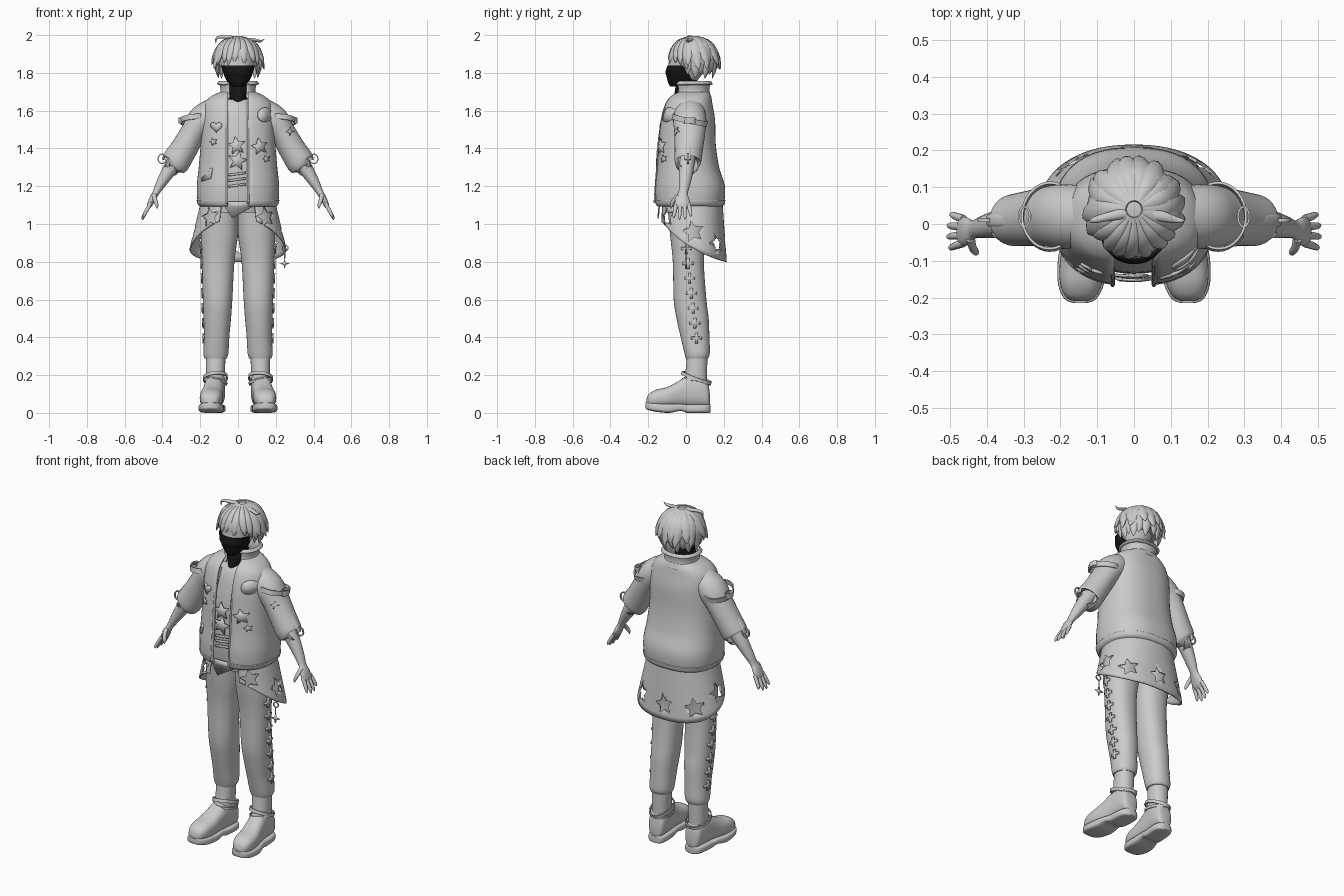
import bpy, bmesh, random
from math import sin, cos, pi, asin, radians
from mathutils import Vector, Euler
from mathutils.bvhtree import BVHTree

if "Cube" in bpy.data.objects:
    bpy.data.objects.remove(bpy.data.objects["Cube"])
random.seed(4)
BLACK = bpy.data.materials.new("black_cloth")
BLACK.diffuse_color = (0.008, 0.008, 0.008, 1)
BLACK.use_nodes = True
BLACK.node_tree.nodes["Principled BSDF"].inputs["Base Color"].default_value = BLACK.diffuse_color

def finish(name, bm, mirror=False, solid=0, mat=None, angle=40):
    bmesh.ops.recalc_face_normals(bm, faces=bm.faces)
    me = bpy.data.meshes.new(name)
    bm.to_mesh(me); bm.free()
    me.polygons.foreach_set("use_smooth", [True] * len(me.polygons))
    me.set_sharp_from_angle(angle=radians(angle))
    ob = bpy.data.objects.new(name, me)
    bpy.context.collection.objects.link(ob)
    if solid:
        m = ob.modifiers.new("thickness", 'SOLIDIFY'); m.thickness = solid; m.offset = 0
    if mirror:
        ob.modifiers.new("mirror", 'MIRROR')
    if mat:
        me.materials.append(mat)
    return ob

def grid(name, rows, wrap=True, loop=False, cap=True, **kw):
    bm = bmesh.new()
    vs = [[bm.verts.new(p) for p in r] for r in rows]
    n = len(vs[0])
    for j in range(len(vs) - (0 if loop else 1)):
        a, b = vs[j], vs[(j + 1) % len(vs)]
        for i in range(n - (0 if wrap else 1)):
            k = (i + 1) % n
            bm.faces.new((a[i], a[k], b[k], b[i]))
    if cap and wrap and not loop:
        bm.faces.new(vs[0]); bm.faces.new(vs[-1])
    return finish(name, bm, **kw)

def interp(keys, n=5):
    # Catmull-Rom through the key tuples
    out, K = [], [keys[0]] + list(keys) + [keys[-1]]
    for i in range(1, len(K) - 2):
        for s in range(n):
            t = s / n
            out.append([0.5 * (2*b + (c-a)*t + (2*a-5*b+4*c-d)*t*t + (3*b-a-3*c+d)*t**3)
                        for a, b, c, d in zip(K[i-1], K[i], K[i+1], K[i+2])])
    return out + [list(keys[-1])]

def loft(name, keys, axis='z', e=0.9, gap=0, n=36, steps=5, **kw):
    # keys: (position, centre x, half width, low, high); a gap leaves the front open
    rows = []
    for h, cx, rx, lo, hi in interp(keys, steps):
        t0 = asin(min(0.95, gap / rx) ** (1 / e)) if gap else 0
        r = []
        for i in range(n):
            t = t0 + (2*pi - 2*t0) * i / (n - 1 if gap else n)
            s, c = sin(t), cos(t)
            x = cx + rx * (1 if s > 0 else -1) * abs(s) ** e
            q = (lo+hi)/2 - (hi-lo)/2 * (1 if c > 0 else -1) * abs(c) ** e
            r.append((x, q, h) if axis == 'z' else (x, h, q))
        rows.append(r)
    return grid(name, rows, wrap=not gap, **kw)

def tube(name, keys, side=(0, 1, 0), n=12, steps=4, **kw):
    # keys: (x, y, z, radius across, radius along side)
    K = interp(keys, steps)
    P = [Vector(k[:3]) for k in K]
    rows = []
    for i, k in enumerate(K):
        T = (P[min(i+1, len(P)-1)] - P[max(i-1, 0)]).normalized()
        B = Vector(side); B = (B - T * B.dot(T)).normalized()
        N = T.cross(B)
        rows.append([P[i] + N*k[3]*cos(2*pi*j/n) + B*k[4]*sin(2*pi*j/n) for j in range(n)])
    return grid(name, rows, **kw)

def band(name, c, rx, ry, h, t, rot=(0, 0, 0), **kw):
    R = Euler([radians(a) for a in rot]).to_matrix()
    rows = [[Vector(c) + R @ Vector(((rx+a*t)*cos(u), (ry+a*t)*sin(u), b*h/2))
             for a, b in ((0, -1), (1, -1), (1, 1), (0, 1))]
            for u in [2*pi*i/32 for i in range(32)]]
    return grid(name, rows, loop=True, **kw)

def star(r, inner=0.5, k=5, rot=0.0):
    return [(-(r if i % 2 == 0 else r*inner) * sin(pi*i/k + rot), (r if i % 2 == 0 else r*inner) * cos(pi*i/k + rot))
            for i in range(2*k)]

def decal(name, outline, at, target, side=False, lift=0.011, **kw):
    # flat outline projected onto a surface from the front or from +x
    d = target.data
    tree = BVHTree.FromPolygons([v.co for v in d.vertices], [p.vertices for p in d.polygons])
    D = Vector((-1, 0, 0)) if side else Vector((0, 1, 0))
    U = Vector((0, 1, 0)) if side else Vector((1, 0, 0))
    def hit(p):
        o = U * (at[0] + p[0]) + Vector((0, 0, at[1] + p[1])) - D
        h = tree.ray_cast(o, D)[0]
        return (h if h else base) - D * lift
    base = Vector((0, 0, 0)); base = hit((0, 0)) + D * lift
    bm = bmesh.new()
    c = bm.verts.new(base - D * lift)
    v = [bm.verts.new(hit(p)) for p in outline]
    for i in range(len(v)):
        bm.faces.new((c, v[i-1], v[i]))
    return finish(name, bm, solid=0.008, **kw)

# head, mask and neck
loft("head", [(1.735, 0, .03, -.08, .03), (1.76, 0, .055, -.092, .06), (1.80, 0, .073, -.1, .09),
              (1.85, 0, .088, -.092, .11), (1.91, 0, .09, -.085, .13), (1.96, 0, .07, -.05, .11)])
loft("face_mask", [(1.728, 0, .032, -.085, .03), (1.75, 0, .055, -.095, .05), (1.785, 0, .073, -.104, .06),
                   (1.805, 0, .08, -.109, .05), (1.84, 0, .09, -.098, .04)], mat=BLACK)
loft("neck", [(1.61, 0, .025, -.085, .05), (1.66, 0, .04, -.07, .06), (1.70, 0, .055, -.06, .06), (1.77, 0, .05, -.05, .06)], mat=BLACK)

# hair: cap plus tapered locks flowing from the crown
HC = Vector((0, .04, 1.878))
rows = [[HC + Vector((.112*sin(f)*sin(a), -.118*sin(f)*cos(a), .112*cos(f))) for a in [2*pi*i/32 for i in range(32)]]
        for f in [radians(2 + 7*j) for j in range(17)]]
grid("hair_cap", rows)
def lock(a, end, flare, w, drift):
    keys = []
    for f, ws in ((0, .45), (.3, .9), (.55, 1.1), (.8, .8), (.93, .42), (1, .04)):
        th = radians(10 + (end - 10) * f)
        b = a + drift * f * f
        h = sin(min(th, pi/2)) * (1 + flare * f**4)
        z = cos(th) if th < pi/2 else pi/2 - th
        keys.append((.118*h*sin(b), HC.y - .122*h*cos(b), HC.z + .113*z, .011*min(1, ws*1.3), w*ws))
    tube("hair_lock", keys, side=(cos(a), sin(a), 0), n=8, steps=4, angle=60)
for i in range(9):   # fringe
    a = radians(-68 + 17*i)
    lock(a, 103 + 5*(i % 2) + (18 if abs(i-4) == 4 else 0), .06, .021, random.uniform(-.2, .2))
for i in range(13):  # long lower layer
    lock(radians(78 + 17*i), 134 + 10*(i % 2), -.12, .029, random.uniform(-.15, .15))
for i in range(12):  # short flared upper layer
    lock(radians(72 + 19.5*i), 108 + 12*(i % 2), .2, .028, random.uniform(-.25, .25))
tube("hair_curl_left", [(-.02, .03, 1.985, .01, .015), (-.07, .02, 1.99, .009, .012), (-.112, .01, 1.985, .006, .008), (-.118, .01, 1.955, .001, .001)])
tube("hair_curl_right", [(.03, .03, 1.975, .01, .015), (.08, .02, 1.975, .009, .014), (.12, .01, 1.968, .006, .008), (.14, .01, 1.98, .001, .001)])

# shirt with pointed tail
shirt = loft("shirt", [(1.06, 0, .15, -.12, .12), (1.2, 0, .165, -.135, .14), (1.42, 0, .16, -.13, .13),
                       (1.56, 0, .15, -.108, .12), (1.63, 0, .10, -.085, .11), (1.66, 0, .06, -.06, .10)])
bm = bmesh.new()
bm.faces.new([bm.verts.new(p) for p in ((-.08, -.142, 1.12), (-.07, -.142, 1.09), (-.03, -.148, 1.03), (.075, -.142, 1.09), (.075, -.142, 1.12))])
finish("shirt_tail", bm, solid=.008)

# jacket body, collar and hem
jacket = loft("jacket", [(1.10, 0, .195, -.15, .185), (1.118, 0, .208, -.158, .197), (1.2, 0, .212, -.16, .2), (1.3, 0, .202, -.15, .17),
                         (1.42, 0, .192, -.143, .152), (1.55, 0, .187, -.13, .148), (1.63, 0, .175, -.108, .135),
                         (1.67, 0, .14, -.082, .128), (1.695, 0, .088, -.045, .12)], e=.82, gap=.053, n=48, solid=.012)
loft("jacket_hem", [(1.098, 0, .196, -.15, .187), (1.108, 0, .208, -.158, .199), (1.128, 0, .214, -.163, .203)], e=.82, gap=.055, n=48, solid=.012)
loft("collar", [(1.665, 0, .105, -.06, .13), (1.70, 0, .086, -.045, .118), (1.735, 0, .09, -.045, .12), (1.75, 0, .098, -.045, .128),
                (1.738, 0, .106, -.055, .136)], gap=.045, solid=.014)
for x in (-.058, .054):
    tube("jacket_placket", [(x, -.078, 1.64, .006, .008), (x, -.133, 1.5, .006, .008), (x, -.15, 1.3, .006, .008), (x, -.164, 1.11, .006, .008)])

# sleeves, straps, forearms and hands
sleeve = tube("sleeve", [(.11, .02, 1.60, .075, .08), (.185, .02, 1.552, .08, .088), (.235, .02, 1.485, .069, .082), (.285, .015, 1.4, .071, .075),
                         (.328, .01, 1.33, .074, .07), (.334, .01, 1.322, .066, .062)], n=32, mirror=True)
band("sleeve_strap", (.228, .02, 1.55), .072, .088, .028, .007, rot=(-12, 4, 0), mirror=True)
band("strap_buckle", (.298, .02, 1.548), .012, .024, .03, .006, mirror=True)
tube("sleeve_tab", [(.293, .012, 1.47, .005, .017), (.342, .01, 1.43, .005, .017), (.385, .01, 1.372, .006, .017), (.396, .01, 1.34, .006, .017)], mirror=True)
band("cuff_ring", (.402, .01, 1.345), .018, .022, .01, .006, rot=(90, 0, 0), mirror=True)
tube("forearm", [(.32, .005, 1.35, .045, .045), (.37, 0, 1.275, .036, .038), (.41, -.008, 1.21, .026, .03), (.435, -.015, 1.165, .018, .025),
                 (.452, -.02, 1.135, .017, .037), (.468, -.02, 1.10, .014, .039), (.475, -.02, 1.085, .008, .032)], n=20, mirror=True)
for i in range(4):
    y, l = -.052 + .022*i, (.9, 1.03, 1, .82)[i]
    s = (y + .018) * .35
    tube("finger", [(.463, y, 1.108, .01, .011), (.463+.022*l, y+s*.5, 1.108-.038*l, .01, .0105),
                    (.463+.038*l, y+s, 1.108-.07*l, .008, .008), (.463+.042*l, y+s, 1.108-.084*l, .002, .002)], n=10, mirror=True)
tube("thumb", [(.445, -.04, 1.155, .013, .012), (.438, -.065, 1.125, .011, .011), (.43, -.077, 1.1, .009, .009), (.428, -.08, 1.083, .002, .002)], n=10, mirror=True)

# coat tail with star-shaped holes
def tail(t, v):
    s, c = sin(t), cos(t)
    z = 1.13 + (.875 + .115*c + .04*c*c - 1.13) * v
    k = (1.13 - z) / .33
    rx, yf, yb = .19 + .066*min(1, k*1.2), -.135 - .012*k, .188 + .024*k
    return Vector((rx*(1 if s > 0 else -1)*abs(s)**.9, (yf+yb)/2 - (yb-yf)/2*(1 if c > 0 else -1)*abs(c)**.9, z))
T0 = .42
skirt = grid("coat_tail", [[tail(T0 + (2*pi - 2*T0)*i/64, j/12) for i in range(65)] for j in range(13)], wrap=False, solid=.008)
bm = bmesh.new()
for deg, z in ((42, 1.035), (92, .96), (138, .895), (180, .885), (222, .895), (268, .96), (318, 1.035)):
    t = radians(deg)
    v = min((j/100 for j in range(101)), key=lambda q: abs(tail(t, q).z - z))
    p = tail(t, v)
    A = (tail(t+.05, v) - tail(t-.05, v)); A.z = 0; A.normalize()
    O = A.cross(Vector((0, 0, 1)))
    f = [[bm.verts.new(p + A*a + Vector((0, 0, b)) + O*d) for a, b in star(.056, .5, 5, .2)] for d in (-.05, .05)]
    for i in range(10):
        bm.faces.new((f[0][i-1], f[0][i], f[1][i], f[1][i-1]))
    bm.faces.new(f[0]); bm.faces.new(f[1])
cutter = finish("star_cutter", bm)
cutter.hide_render = True
cutter.hide_set(True)
m = skirt.modifiers.new("star_holes", 'BOOLEAN'); m.object = cutter; m.operation = 'DIFFERENCE'; m.solver = 'EXACT'

# hanging charm
band("charm_ring", (.25, 0, .872), .013, .013, .006, .005, rot=(90, 0, 0))
tube("charm_link", [(.248, 0, .857, .003, .003), (.247, 0, .815, .003, .003)], n=6)
bm = bmesh.new()
bm.faces.new([bm.verts.new((.247 + a, 0, .79 + b)) for a, b in star(.028, .28, 4)])
finish("charm_star", bm, solid=.01)

# trousers and stitched crosses
leg = loft("trouser_leg", [(1.12, .09, .09, -.1, .12), (.95, .098, .098, -.085, .11), (.8, .105, .086, -.07, .095), (.6, .108, .078, -.065, .108),
                           (.5, .11, .073, -.05, .12), (.4, .113, .067, -.028, .124), (.315, .117, .066, -.008, .126), (.287, .118, .058, .0, .116)], mirror=True)
w, r = .007, .028
plus = [(-w, r), (-w, w), (-r, w), (-r, -w), (-w, -w), (-w, -r), (w, -r), (w, -w), (r, -w), (r, w), (w, w), (w, r)]
for i in range(7):
    decal("stitched_cross", plus, (.002 + .009*i, .87 - .079*i), leg, side=True, lift=.004, mirror=True)

# ankles, straps and shoes
loft("ankle", [(.3, .118, .052, .005, .113), (.2, .12, .05, -.005, .112), (.12, .122, .048, -.02, .112)], mirror=True)
band("ankle_strap", (.12, .055, .185), .06, .078, .018, .006, rot=(-20, 6, 0), mirror=True)
band("ankle_strap_lower", (.12, .055, .165), .058, .072, .014, .006, rot=(-8, -9, 0), mirror=True)
loft("shoe", [(-.21, .146, .015, .04, .07), (-.198, .146, .04, .035, .098), (-.16, .144, .057, .03, .122), (-.1, .14, .061, .03, .137),
              (-.045, .133, .056, .03, .165), (.01, .126, .053, .03, .198), (.075, .121, .053, .03, .198), (.115, .12, .044, .03, .16),
              (.126, .12, .02, .035, .1)], axis='y', e=.8, mirror=True)
loft("shoe_sole", [(-.215, .146, .018, .025, .055), (-.203, .146, .044, .016, .055), (-.16, .144, .063, .006, .052), (-.09, .14, .066, .0, .048),
                   (-.03, .133, .058, .01, .048), (.01, .127, .056, .0, .045), (.08, .122, .056, .0, .045), (.118, .12, .044, .0, .045),
                   (.131, .12, .02, .003, .043)], axis='y', e=.5, mirror=True)

# patches on jacket, sleeve and shirt
heart = [(.0021*16*sin(t)**3, .0021*(13*cos(t) - 5*cos(2*t) - 2*cos(3*t) - cos(4*t))) for t in [2*pi*i/28 for i in range(28)]]
decal("heart_patch", [(a*.9, b*.9) for a, b in heart], (-.115, 1.515), jacket)
decal("round_patch", [(.038*cos(2*pi*i/28), .038*sin(2*pi*i/28)) for i in range(28)], (.142, 1.578), jacket)
decal("star_patch", star(.045, rot=.2), (.115, 1.41), jacket)
for x, z in ((-.13, 1.435), (.15, 1.345)):
    decal("small_star_patch", star(.02, rot=.3), (x, z), jacket)
decal("corner_patch", [(-.03, -.045), (-.03, -.025), (.005, -.01), (.012, .025), (.025, .025), (.015, -.03)], (-.16, 1.27), jacket)
decal("sleeve_star", star(.022, .35, 4), (.275, 1.49), sleeve, lift=.004)
decal("shirt_star_upper", star(.052, .45, rot=.15), (-.008, 1.415), shirt, lift=.014)
decal("shirt_star_lower", star(.055, .45, rot=-.2), (-.002, 1.335), shirt, lift=.02)
for i in range(3):
    decal("shirt_stripe", [(-.045, -.012), (.045, 0), (.045, .012), (-.045, 0)], (-.005, 1.265 - .03*i), shirt, lift=.01)
